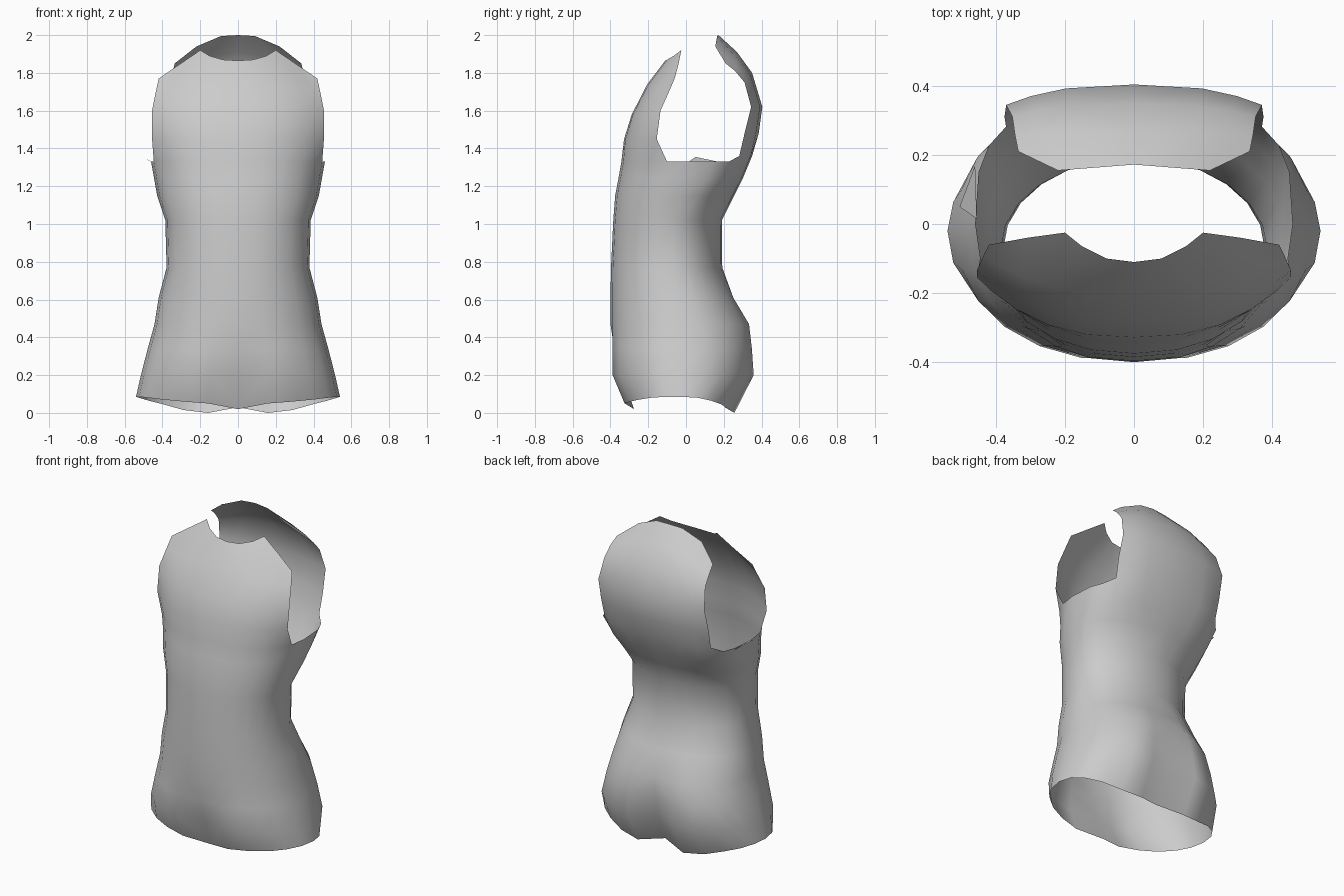
import bpy, bmesh, math

if "Cube" in bpy.data.objects:
    bpy.data.objects.remove(bpy.data.objects["Cube"])

N = 12  # columns per half, from front centre to back centre

# Body rings: z, half width, front y, side y, back y, front dent, back dent, back squareness
RINGS = [
    (0.00, .540, -.335, -.02, .265, .06, .06, 2.2),
    (0.20, .514, -.400, -.02, .370, .06, .09, 2.3),
    (0.34, .478, -.400, -.02, .360, .02, .06, 2.3),
    (0.47, .442, -.400, -.02, .345, .00, .03, 2.2),
    (0.61, .420, -.400, -.04, .260, .00, .01, 2.1),
    (0.77, .378, -.397, -.07, .192, .00, .00, 2.0),
    (1.02, .385, -.385, -.07, .190, .00, .00, 2.0),
    (1.15, .428, -.375, -.03, .255, .00, .00, 2.3),
    (1.24, .444, -.358, .00, .300, .00, .00, 2.8),
    (1.33, .460, -.342, .00, .350, .00, .00, 3.2),
]
HEM_Z = [.02, .05, .06, .07, .08, .085, .085, .08, .065, .045, .015, 0, .03]

# Panel rows: centre y, centre z, edge x, edge y, edge z
FRONT_ROWS = [(-.328, 1.45, .455, -.155, 1.45),
              (-.287, 1.58, .455, -.135, 1.60),
              (-.205, 1.74, .435, -.090, 1.70)]
FRONT_TOP = [(0, -.11, 1.865), (.08, -.10, 1.87), (.15, -.065, 1.89),
             (.20, -.025, 1.92), (.31, -.04, 1.845), (.42, -.06, 1.77)]
BACK_ROWS = [(.385, 1.48, .375, .310, 1.48),
             (.404, 1.62, .370, .345, 1.62),
             (.350, 1.80, .352, .310, 1.75),
             (.270, 1.91, .345, .260, 1.81)]
BACK_TOP = [(.335, .21, 1.85), (.22, .155, 1.94), (.09, .165, 1.995), (0, .172, 2.0)]


def ring_point(ring, i):
    z, w, yf, ys, yb, fd, bd, pb = ring
    a = math.pi * i / N
    front = i <= N // 2
    p = 2.2 if front else pb
    c = abs(math.cos(a)) ** (2 / p)
    x = w * abs(math.sin(a)) ** (2 / p) if 0 < i < N else 0
    y = ys + (yf - ys) * c if front else ys + (yb - ys) * c
    if i == 0:
        y += fd
    if i == N:
        y -= bd
    return x, y, z


def bridge(bm, low, high):
    for i in range(len(low) - 1):
        bm.faces.new((low[i], low[i + 1], high[i + 1], high[i]))


def panel(bm, base, rows, top):
    # stack rows of a chest or back panel on part of the body ring
    xs = [v.co.x / max(u.co.x for u in base) for v in base]
    low = base
    for yc, zc, xe, ye, ze in rows:
        row = [bm.verts.new((xe * t, yc + (ye - yc) * t ** 2.6, zc + (ze - zc) * t ** 2))
               for t in xs]
        bridge(bm, low, row)
        low = row
    bridge(bm, low, [bm.verts.new(p) for p in top])


def make_object(name, bm):
    me = bpy.data.meshes.new(name)
    bm.to_mesh(me)
    bm.free()
    me.polygons.foreach_set("use_smooth", [True] * len(me.polygons))
    ob = bpy.data.objects.new(name, me)
    bpy.context.collection.objects.link(ob)
    return ob


# Torso shell: hem to armpits
bm = bmesh.new()
prev = None
for k, ring in enumerate(RINGS):
    pts = [ring_point(ring, i) for i in range(N + 1)]
    if k == 0:
        pts = [(x, y, z) for (x, y, _), z in zip(pts, HEM_Z)]
    row = [bm.verts.new(p) for p in pts]
    if prev:
        bridge(bm, prev, row)
    prev = row
for v in prev[9:]:
    v.co.z += .03

# Chest and upper back, leaving armholes and neck open
panel(bm, prev[:6], FRONT_ROWS, FRONT_TOP)
panel(bm, prev[9:], BACK_ROWS, BACK_TOP)
torso = make_object("torso_shell", bm)
mirror = torso.modifiers.new("mirror", 'MIRROR')
mirror.use_clip = True
mirror.merge_threshold = .001

# Small loose flap under one armhole
bm = bmesh.new()
bm.faces.new([bm.verts.new(p) for p in
              ((-.46, .17, 1.33), (-.505, .05, 1.355), (-.455, .015, 1.33))])
make_object("armhole_flap", bm)
